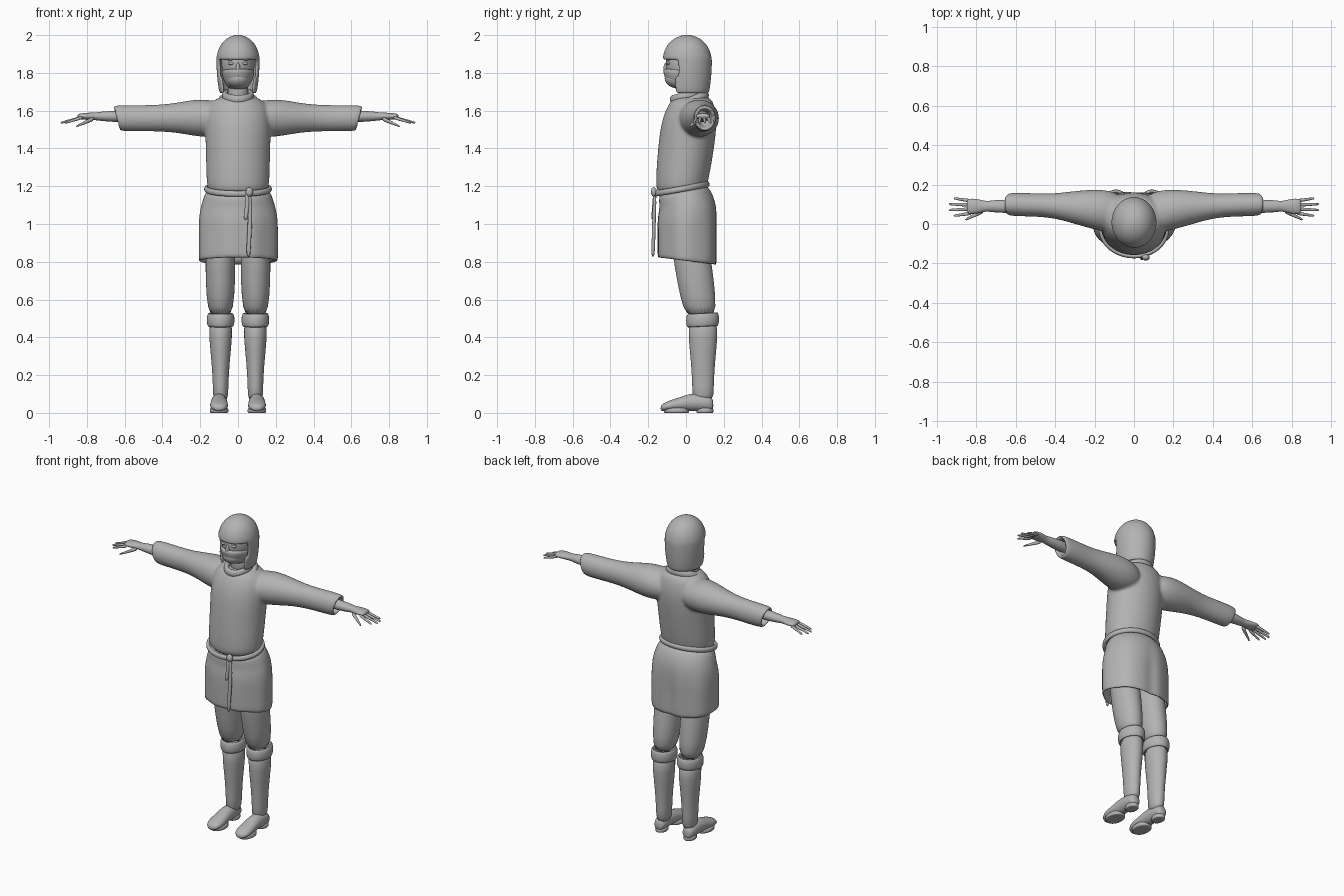
import bpy, bmesh, math
from math import sin, cos, pi, exp
from mathutils import Matrix

if "Cube" in bpy.data.objects:
    bpy.data.objects.remove(bpy.data.objects["Cube"])

shade = 0.45
grey = bpy.data.materials.new("plain grey")
grey.use_nodes = True
grey.diffuse_color = (shade, shade, shade, 1)
grey.node_tree.nodes["Principled BSDF"].inputs["Base Color"].default_value = grey.diffuse_color


def loft(bm, rings, axis="z", sides=24, tilt=0, caps=True, loop=False):
    """Skin ellipses (x, y, z, half width, half depth) stacked along an axis."""
    rows = []
    for x, y, z, a, b in rings:
        row = []
        for i in range(sides):
            c, s = cos(2 * pi * i / sides), sin(2 * pi * i / sides)
            place = {"z": (x + a * c, y + b * s, z + tilt * s),
                     "x": (x + tilt * s, y + a * c, z + b * s),
                     "y": (x + a * c, y + tilt * s, z + b * s)}[axis]
            row.append(bm.verts.new(place))
        rows.append(row)
    following = rows[1:] + rows[:1] if loop else rows[1:]
    for row, upper in zip(rows, following):
        for i in range(sides):
            bm.faces.new((row[i - 1], row[i], upper[i], upper[i - 1]))
    if caps:
        bm.faces.new(rows[0])
        bm.faces.new(rows[-1])


def band(bm, centre, a, b, width, height, tilt):
    """Rounded ring of cloth or rope."""
    x, y, z = centre
    turns = [k * pi / 4 for k in range(8)]
    loft(bm, [(x, y, z + height / 2 * sin(t), a + width / 2 * cos(t), b + width / 2 * cos(t))
              for t in turns], tilt=tilt, caps=False, loop=True)


def blob(bm, centre, size):
    """Stretched ball."""
    matrix = Matrix.Translation(centre) @ Matrix.Diagonal((*size, 1))
    bmesh.ops.create_uvsphere(bm, u_segments=20, v_segments=12, radius=1, matrix=matrix)


def finish(name, bm, mirror=False, level=1, thickness=0, voxel=0):
    """Turn the mesh into a named, smooth part."""
    bmesh.ops.recalc_face_normals(bm, faces=bm.faces)
    mesh = bpy.data.meshes.new(name)
    bm.to_mesh(mesh)
    bm.free()
    mesh.materials.append(grey)
    part = bpy.data.objects.new(name, mesh)
    bpy.context.collection.objects.link(part)
    if mirror:
        part.modifiers.new("mirror", "MIRROR")
    if thickness:
        solid = part.modifiers.new("thickness", "SOLIDIFY")
        solid.thickness, solid.offset = thickness, -1
    subdivide = part.modifiers.new("smooth", "SUBSURF")
    subdivide.levels = subdivide.render_levels = level
    if voxel:
        merge = part.modifiers.new("merge", "REMESH")
        merge.mode, merge.voxel_size, merge.use_smooth_shade = "VOXEL", voxel, True
        relax = part.modifiers.new("relax", "SMOOTH")
        relax.factor, relax.iterations = 0.5, 8
    mesh.shade_smooth()


# tunic: leaning torso and two open sleeves merged into one cloth
bm = bmesh.new()
torso = [(1.15, .15, .12), (1.2, .17, .14), (1.4, .17, .15), (1.55, .18, .15), (1.64, .16, .12), (1.68, .09, .09)]
loft(bm, [(0, .12 * (z - 1.4), z, a, b) for z, a, b in torso])
sleeve_end = .65
sleeve = [(.04, .09, .08), (.14, .11, .1), (.22, .1, .1), (.32, .08, .08), (.42, .06, .07), (.55, .06, .07),
          (sleeve_end, .06, .07), (sleeve_end, .04, .05), (.57, .03, .04)]
for side in (1, -1):
    loft(bm, [(side * x, .1 - .13 * (sleeve_end - x) ** 2, 1.56, a, b) for x, a, b in sleeve],
         axis="x", tilt=side * .015)
finish("tunic_top", bm, level=2, voxel=.008)

# skirt: flares over the hips, with soft folds and a crease behind
bm = bmesh.new()
rings = []
for k in range(9):
    drop = k / 8
    flare = .16 + .05 * sin(min(1, 2 * drop) * pi / 2)
    rings.append((0, .03 * min(1, 4 * drop) - .02, 1.2 - .4 * drop, flare, .77 * flare))
hem = rings[-1]
rings += [(*hem[:3], .2, .15), (*hem[:2], 1, .17, .12)]
loft(bm, rings, sides=48)
for v in bm.verts:
    fall = min(1, max(0, (1.15 - v.co.z) * 5))
    fold = 1 + fall * .02 * cos(7 * math.atan2(v.co.y, v.co.x) + 1)
    v.co.z += (.03 - .05 * fall) * v.co.y / hem[-1]
    v.co.x *= fold
    v.co.y *= fold
    if v.co.y > 0:
        v.co.y -= fall * .02 * exp(-(v.co.x / .04) ** 2)
finish("tunic_skirt", bm)

# rope belt with a knot and two hanging ends
bm = bmesh.new()
band(bm, (0, -.025, 1.185), .17, .14, width=.025, height=.035, tilt=.025)
blob(bm, (.06, -.17, 1.17), (.02, .016, .025))
for x, bottom in ((.06, .82), (.045, 1.02)):
    length = 1.16 - bottom
    loft(bm, [(x + .005 * sin(5 * t), -.165 - .01 * t, 1.16 - length * t, .012, .01)
              for t in (0, .25, .5, .75, 1)], sides=10)
finish("rope_belt", bm)

# cowl: a low drooping roll and a higher inner one, around the neck
bm = bmesh.new()
band(bm, (0, .01, 1.64), .09, .09, width=.05, height=.06, tilt=.04)
band(bm, (0, .01, 1.68), .07, .08, width=.035, height=.05, tilt=.02)
finish("cowl", bm)
bm = bmesh.new()
loft(bm, [(0, .02, z, .055, .055) for z in (1.62, 1.7, 1.8)])
finish("neck", bm)

# head: skull, jaw and nose
bm = bmesh.new()
blob(bm, (0, 0, 1.85), (.09, .11, .13))
blob(bm, (0, -.03, 1.77), (.07, .085, .055))
blob(bm, (0, -.105, 1.82), (.012, .015, .035))
finish("head", bm)
bm = bmesh.new()
blob(bm, (.035, -.093, 1.85), (.019, .012, .008))
blob(bm, (.04, -.092, 1.872), (.025, .013, .006))
finish("eyes_and_brows", bm, mirror=True)

# mask over the lower face, its rim raised at the nose
bm = bmesh.new()
loft(bm, [(0, -.015, z, a, a + .02) for z, a in
          ((1.71, .04), (1.735, .065), (1.77, .08), (1.81, .09), (1.815, .08))], tilt=-.01)
finish("face_mask", bm)

# hair: a dome and curtain with the face opening cut below the fringe
bm = bmesh.new()
fringe, wide, deep = 1.87, .115, .13
arcs = [pi / 2 * k / 6 for k in range(6)]
rings = [(0, .006, fringe + .132 * cos(t + .1), wide * sin(t + .1), deep * sin(t + .1)) for t in arcs]
rings += [(0, .008, fringe - .045 * k, wide - k * k / 1000, deep - k * k / 1000) for k in range(5)]
loft(bm, rings[::-1], sides=32)
opening = []
for face in bm.faces:
    middle = face.calc_center_median()
    if middle.z < fringe and middle.y < -.05 or len(face.verts) > 4 and middle.z < fringe:
        opening.append(face)
bmesh.ops.delete(bm, geom=opening, context="FACES")
finish("hair", bm, level=2, thickness=.016)

# forearm, palm, four spread fingers and thumb
bm = bmesh.new()
loft(bm, [(x, .09, 1.57, a, b) for x, a, b in
          ((.56, .035, .035), (.66, .035, .03), (.73, .03, .025), (.75, .025, .02),
           (.8, .04, .02), (.84, .04, .015), (.85, .03, .01))], axis="x", sides=16)
for i in range(4):
    spread = i - 1.5
    tip = .945 - .012 * spread ** 2
    loft(bm, [(.82 + (tip - .82) * t, .086 + spread * (.02 + .01 * t), 1.565 - .03 * t,
               .011 - .005 * t, .011 - .005 * t) for t in (0, .4, .8, 1)], axis="x", sides=8)
loft(bm, [(.76 + .1 * t, .07 - .05 * t, 1.56 - .045 * t, .016 - .01 * t, .015 - .01 * t)
          for t in (0, .35, .7, 1)], axis="x", sides=8)
finish("hands", bm, mirror=True)

# trouser legs, leaning back toward the knee
bm = bmesh.new()
loft(bm, [(.093, .08 - .15 * (z - .5), z, a, a + .02) for z, a in
          ((.98, .08), (.75, .08), (.62, .075), (.5, .06))])
finish("trouser_legs", bm, mirror=True)

# boots: shaft, long foot, turned cuff, heel and sole
bm = bmesh.new()
loft(bm, [(.092, .09, z, a, a + .016) for z, a in ((.5, .063), (.4, .062), (.25, .046), (.14, .041), (.05, .04))])
loft(bm, [(.1, y, b + .01, a, b) for y, a, b in
          ((.145, .02, .03), (.13, .04, .04), (.03, .042, .05), (-.03, .046, .036),
           (-.08, .05, .03), (-.12, .04, .02), (-.135, .015, .015))], axis="y")
finish("boots", bm, mirror=True)
bm = bmesh.new()
band(bm, (.092, .088, .492), .064, .078, width=.022, height=.078, tilt=.004)
finish("boot_cuffs", bm, mirror=True)
bm = bmesh.new()
for y, a, b in ((.1, .036, .046), (-.05, .05, .068)):
    loft(bm, [(.1, y, 0, a - .006, b - .006), (.1, y, 0, a, b), (.1, y, .024, a, b), (.1, y, .03, a - .01, b - .01)])
finish("boot_soles", bm, mirror=True)
